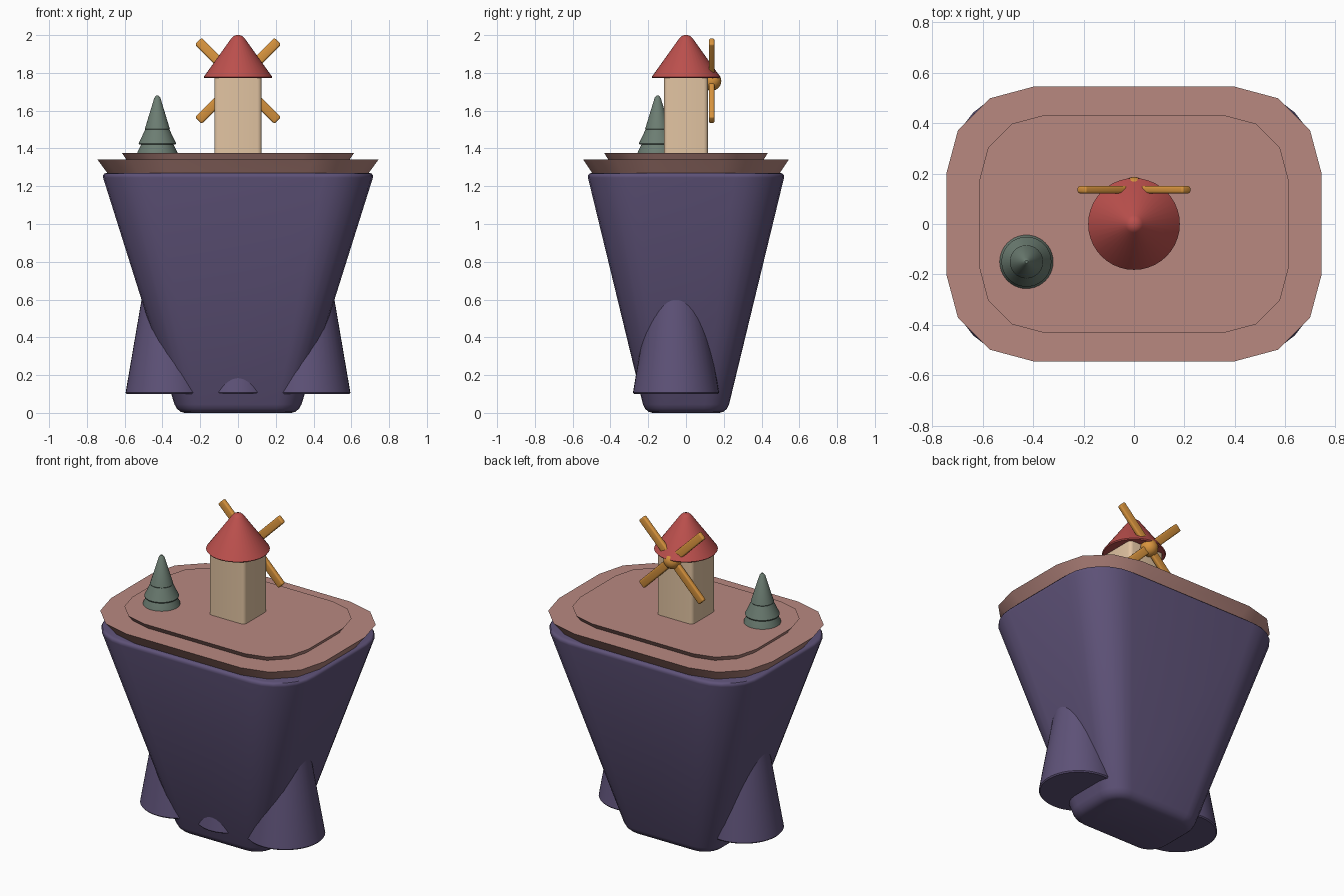
import bpy, bmesh, math
from mathutils import Matrix

if "Cube" in bpy.data.objects:
    bpy.data.objects.remove(bpy.data.objects["Cube"])


def material(name, r, g, b):
    m = bpy.data.materials.new(name)
    lin = [((c / 255 + 0.055) / 1.055) ** 2.4 for c in (r, g, b)]
    m.diffuse_color = (*lin, 1)
    m.use_nodes = True
    m.node_tree.nodes["Principled BSDF"].inputs["Base Color"].default_value = m.diffuse_color
    return m


ROCK = material("purple rock", 94, 82, 120)
GROUND = material("dusty pink ground", 184, 136, 128)
WALL = material("cream wall", 226, 196, 162)
ROOF = material("red roof", 188, 80, 77)
WOOD = material("orange wood", 216, 148, 62)
LEAF = material("grey green leaf", 108, 125, 114)


def finish(bm, name, mat, angle=40):
    bmesh.ops.recalc_face_normals(bm, faces=bm.faces)
    me = bpy.data.meshes.new(name)
    bm.to_mesh(me)
    bm.free()
    ob = bpy.data.objects.new(name, me)
    bpy.context.collection.objects.link(ob)
    me.materials.append(mat)
    bpy.ops.object.select_all(action='DESELECT')
    bpy.context.view_layer.objects.active = ob
    ob.select_set(True)
    bpy.ops.object.shade_smooth_by_angle(angle=math.radians(angle))
    return ob


def loft(name, mat, rings, angle=40):
    """Skin a stack of closed point rings and cap both ends."""
    bm = bmesh.new()
    loops = [[bm.verts.new(p) for p in ring] for ring in rings]
    n = len(loops[0])
    for a, b in zip(loops, loops[1:]):
        for i in range(n):
            j = (i + 1) % n
            bm.faces.new((a[i], a[j], b[j], b[i]))
    bm.faces.new(loops[0])
    bm.faces.new(loops[-1])
    return finish(bm, name, mat, angle)


def rounded(hx, hy, r, z, seg):
    """Rounded rectangle ring."""
    pts = []
    for k, (sx, sy) in enumerate([(1, 1), (-1, 1), (-1, -1), (1, -1)]):
        for i in range(seg + 1):
            a = math.pi / 2 * (k + i / seg)
            pts.append((sx * (hx - r) + r * math.cos(a),
                        sy * (hy - r) + r * math.sin(a), z))
    return pts


def lathe(name, mat, profile, x=0, y=0, n=40):
    """Turned shape from (radius, height) pairs."""
    turn = [2 * math.pi * i / n for i in range(n)]
    return loft(name, mat, [[(x + r * math.cos(a), y + r * math.sin(a), z)
                             for a in turn] for r, z in profile])


# Floating rock: tapered body with softened top and bottom rims
def rock_ring(z, inset=0):
    t = z / 1.27
    return rounded(0.322 + 0.4 * t - inset, 0.217 + 0.308 * t - inset,
                   0.125 + 0.14 * t - inset, z, 6)


rim = [math.radians(a) for a in (0, 30, 60, 90)]
low = [rock_ring(0.045 * (1 - math.sin(a)), 0.04 * (1 - math.cos(a))) for a in rim[::-1]]
high = [rock_ring(1.245 + 0.025 * math.sin(a), 0.025 * (1 - math.cos(a))) for a in rim]
loft("rock_body", ROCK, low + high)

# Rock spurs growing from the lower body
for name, x, y, r in (("left_spur", -0.367, -0.053, 0.228),
                      ("right_spur", 0.367, -0.053, 0.228),
                      ("front_spur", 0, -0.085, 0.19)):
    lathe(name, ROCK, [(r - 0.006, 0.1), (r, 0.107), (r - 0.093, 0.65)], x, y)

# Ground plates with undercut edges
loft("ground_plate", GROUND, [rounded(0.69, 0.495, 0.32, 1.268, 3),
                              rounded(0.745, 0.545, 0.345, 1.342, 3)])
loft("upper_ground_plate", GROUND, [rounded(0.59, 0.41, 0.25, 1.34, 3),
                                    rounded(0.614, 0.433, 0.26, 1.375, 3)])

# Mill tower and roof
loft("mill_tower", WALL, [rounded(0.125, 0.116, 0.022, z, 3) for z in (1.37, 1.785)])
lathe("mill_roof", ROOF, [(0.177, 1.772), (0.182, 1.778), (0.034, 1.985),
                          (0.022, 1.996), (0.008, 2.0)])

# Sails: two crossed bars on the back, joined by a round hub
for name, tilt in (("sail_bar_a", 45), ("sail_bar_b", -45)):
    bm = bmesh.new()
    bmesh.ops.create_cube(bm, size=1, matrix=Matrix.Diagonal((0.05, 0.029, 0.594, 1)))
    bmesh.ops.bevel(bm, geom=bm.edges[:], offset=0.009, segments=3,
                    profile=0.5, affect='EDGES')
    bmesh.ops.transform(bm, verts=bm.verts, matrix=Matrix.Translation((0, 0.136, 1.758))
                        @ Matrix.Rotation(math.radians(tilt), 4, 'Y'))
    finish(bm, name, WOOD)
bm = bmesh.new()
bmesh.ops.create_uvsphere(bm, u_segments=24, v_segments=14, radius=0.052,
                          matrix=Matrix.Translation((0, 0.135, 1.757)))
finish(bm, "sail_hub", WOOD)

# Pine tree: three stacked tiers
for name, profile in (("tree_low_tier", [(0.107, 1.372), (0.105, 1.382), (0.07, 1.45)]),
                      ("tree_mid_tier", [(0.096, 1.42), (0.099, 1.427), (0.05, 1.53)]),
                      ("tree_top_tier", [(0.063, 1.498), (0.066, 1.504),
                                         (0.016, 1.668), (0.006, 1.68)])):
    lathe(name, LEAF, profile, -0.427, -0.15)
